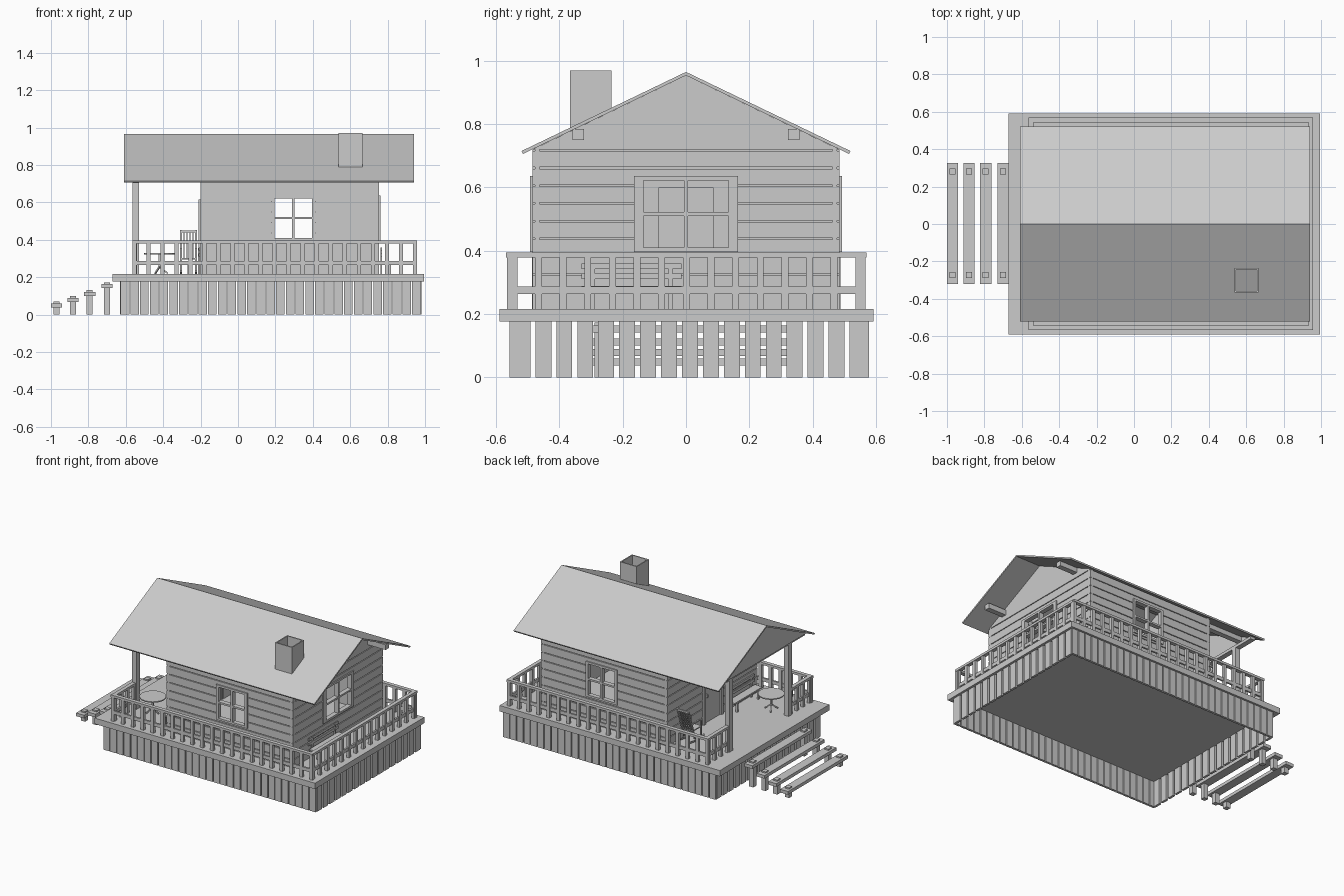
import bpy, bmesh, math
from mathutils import Matrix, Vector

if "Cube" in bpy.data.objects:
    bpy.data.objects.remove(bpy.data.objects["Cube"])

grey = bpy.data.materials.new("plain_grey")
grey.use_nodes = True
grey.diffuse_color = (0.6, 0.6, 0.6, 1)
grey.node_tree.nodes["Principled BSDF"].inputs["Base Color"].default_value = (0.6, 0.6, 0.6, 1)


def finish(name, bm):
    bmesh.ops.recalc_face_normals(bm, faces=bm.faces)
    mesh = bpy.data.meshes.new(name)
    bm.to_mesh(mesh)
    bm.free()
    mesh.materials.append(grey)
    obj = bpy.data.objects.new(name, mesh)
    bpy.context.collection.objects.link(obj)
    return obj


def add_box(bm, x0, x1, y0, y1, z0, z1):
    place = Matrix.Translation(((x0 + x1) / 2, (y0 + y1) / 2, (z0 + z1) / 2))
    bmesh.ops.create_cube(bm, size=1, matrix=place @ Matrix.Diagonal((x1 - x0, y1 - y0, z1 - z0, 1)))


def boxes(name, items):
    bm = bmesh.new()
    for item in items:
        add_box(bm, *item)
    return finish(name, bm)


def add_bar(bm, a, b, w):
    """Square bar between two points."""
    a, b = Vector(a), Vector(b)
    turn = (b - a).to_track_quat('Z', 'Y').to_matrix().to_4x4()
    bmesh.ops.create_cube(bm, size=1, matrix=Matrix.Translation((a + b) / 2) @ turn
                          @ Matrix.Diagonal((w, w, (b - a).length, 1)))


def prism(name, outline, x0, x1):
    """Outline in y, z extruded along x."""
    bm = bmesh.new()
    face = bm.faces.new([bm.verts.new((x0, y, z)) for y, z in outline])
    new = bmesh.ops.extrude_face_region(bm, geom=[face])["geom"]
    bmesh.ops.translate(bm, vec=(x1 - x0, 0, 0), verts=[v for v in new if isinstance(v, bmesh.types.BMVert)])
    return finish(name, bm)


def along(axis, u0, u1, d0, d1, z0, z1):
    """Box running along the x or y axis, d is the depth direction."""
    return (u0, u1, d0, d1, z0, z1) if axis == 'x' else (d0, d1, u0, u1, z0, z1)


def around_hole(u0, u1, z0, z1, hole):
    """Split a rectangle around a rectangular hole."""
    if not hole or z1 <= hole[2] or z0 >= hole[3]:
        return [(u0, u1, z0, z1)]
    h0, h1, b, t = hole
    parts = [(u0, h0, z0, z1), (h1, u1, z0, z1)]
    if z0 < b:
        parts.append((h0, h1, z0, b))
    if z1 > t:
        parts.append((h0, h1, t, z1))
    return parts


DECK, EAVE = 0.216, 0.72

# Deck platform
boxes("deck", [(-0.67, 0.995, -0.59, 0.592, 0.176, DECK)])


# Skirt boards below the deck
def skirt(name, axis, u0, u1, d, count, gap):
    pitch = (u1 - u0) / count
    boxes(name, [along(axis, u0 + i * pitch + gap / 2, u0 + (i + 1) * pitch - gap / 2,
                       d - 0.008, d + 0.008, 0, 0.178) for i in range(count)])


skirt("skirt_front", 'x', -0.63, 0.98, -0.55, 31, 0.006)
skirt("skirt_back", 'x', -0.63, 0.98, 0.57, 31, 0.006)
skirt("skirt_left", 'y', -0.55, 0.575, 0.972, 17, 0.016)
skirt("skirt_right", 'y', -0.55, 0.575, -0.622, 17, 0.016)


# Walls: a core sheet with spaced horizontal boards on its outside
def wall(name, axis, u0, u1, d, out, hole):
    items = []
    for a, b, z0, z1 in around_hole(u0, u1, DECK, EAVE, hole):
        items.append(along(axis, a, b, *sorted((d - out * 0.022, d - out * 0.008)), z0, z1))
    rows = 9
    step = (EAVE - DECK) / rows
    for i in range(rows):
        low = DECK + i * step
        for a, b, z0, z1 in around_hole(u0, u1, low, low + step - 0.005, hole):
            items.append(along(axis, a, b, *sorted((d - out * 0.012, d)), z0, z1))
    boxes(name, items)


# Window frame with crossed bars
def window(name, axis, u, d, out, hw, border):
    z0, z1 = 0.41, 0.622
    d0, d1 = sorted((d - out * 0.024, d + out * 0.008))
    u0, u1, mid = u - hw, u + hw, (z0 + z1) / 2
    rects = [(u0 - border, u0, z0 - 0.014, z1 + 0.014), (u1, u1 + border, z0 - 0.014, z1 + 0.014),
             (u0, u1, z0 - 0.014, z0), (u0, u1, z1, z1 + 0.014),
             (u - 0.007, u + 0.007, z0, z1), (u0, u1, mid - 0.006, mid + 0.006)]
    boxes(name, [along(axis, a, b, d0, d1, c, e) for a, b, c, e in rects])


side_hole = (0.19, 0.402, 0.405, 0.627)
wall("front_wall", 'x', -0.2, 0.755, -0.485, -1, side_hole)
wall("back_wall", 'x', -0.2, 0.755, 0.485, 1, side_hole)
wall("left_wall", 'y', -0.485, 0.485, 0.755, 1, (-0.14, 0.14, 0.405, 0.627))
wall("right_wall", 'y', -0.485, 0.485, -0.2, -1, (-0.095, 0.095, DECK, 0.605))
window("front_window", 'x', 0.296, -0.485, -1, 0.1, 0.018)
window("back_window", 'x', 0.296, 0.485, 1, 0.1, 0.018)
window("left_window", 'y', 0, 0.755, 1, 0.135, 0.03)

# Porch door with its frame
boxes("door", [(-0.198, -0.185, -0.085, 0.085, DECK, 0.6)])
boxes("door_frame", [(-0.21, -0.18, -0.105, -0.085, DECK, 0.615), (-0.21, -0.18, 0.085, 0.105, DECK, 0.615),
                     (-0.21, -0.18, -0.085, 0.085, 0.6, 0.615)])
boxes("door_handle", [(-0.212, -0.198, 0.06, 0.07, 0.39, 0.41)])

# Roof, gables and the beams that carry the overhang
prism("roof", [(-0.52, 0.715), (0, 0.965), (0.52, 0.715), (0.515, 0.706), (0, 0.954), (-0.515, 0.706)], -0.61, 0.94)
gable = [(-0.485, EAVE), (0.485, EAVE), (0, 0.954)]
prism("left_gable", gable, 0.735, 0.755)
prism("right_gable", gable, -0.2, -0.18)
prism("porch_gable", gable, -0.575, -0.56)
boxes("roof_beams", [(-0.57, 0.89, s * 0.34 - 0.018, s * 0.34 + 0.018, 0.75, 0.785) for s in (-1, 1)])
boxes("porch_beam", [(-0.565, -0.53, -0.48, 0.48, 0.705, 0.725)])
boxes("porch_posts", [(-0.565, -0.53, s * 0.32 - 0.018, s * 0.32 + 0.018, DECK, EAVE) for s in (-1, 1)])

# Hollow chimney
X0, X1, Y0, Y1, T = 0.538, 0.665, -0.367, -0.236, 0.008
boxes("chimney", [(X0, X0 + T, Y0, Y1, 0.77, 0.97), (X1 - T, X1, Y0, Y1, 0.77, 0.97),
                  (X0 + T, X1 - T, Y0, Y0 + T, 0.77, 0.97), (X0 + T, X1 - T, Y1 - T, Y1, 0.77, 0.97)])


# Railings
def railing(name, axis, u0, u1, d, pitch=0.0755):
    items = [along(axis, u0, u1, d - 0.013, d + 0.013, 0.379, 0.395),
             along(axis, u0, u1, d - 0.006, d + 0.006, 0.264, 0.287)]
    count = max(1, round((u1 - u0 - 0.02) / pitch))
    for i in range(count + 1):
        u = u0 + 0.011 + (u1 - u0 - 0.022) * i / count
        items.append(along(axis, u - 0.011, u + 0.011, d - 0.01, d + 0.01, DECK, 0.38))
    boxes(name, items)


railing("railing_front", 'x', -0.565, 0.957, -0.555)
railing("railing_back", 'x', -0.565, 0.957, 0.557)
railing("railing_left", 'y', -0.555, 0.557, 0.945)
railing("railing_right_front", 'y', -0.555, -0.33, -0.55)
railing("railing_right_back", 'y', 0.33, 0.557, -0.55)

# Steps on short posts
treads, stakes = [], []
for x, top in zip((-0.97, -0.882, -0.793, -0.7), (0.06, 0.09, 0.122, 0.164)):
    treads.append((x - 0.03, x + 0.03, -0.32, 0.327, top - 0.022, top))
    stakes += [(x - 0.016, x + 0.016, y - 0.016, y + 0.016, 0, top + 0.009) for y in (-0.273, 0.28)]
boxes("step_treads", treads)
boxes("step_posts", stakes)

# Round porch table on a three-footed stem
bm = bmesh.new()
centre = Vector((-0.42, -0.32, DECK))
bmesh.ops.create_cone(bm, cap_ends=True, segments=20, radius1=0.083, radius2=0.083, depth=0.007,
                      matrix=Matrix.Translation(centre + Vector((0, 0, 0.11))))
add_bar(bm, centre + Vector((0, 0, 0.03)), centre + Vector((0, 0, 0.108)), 0.01)
for k in range(3):
    a = math.tau * k / 3
    add_bar(bm, centre + Vector((0, 0, 0.04)),
            centre + Vector((0.045 * math.cos(a), 0.045 * math.sin(a), 0.004)), 0.008)
finish("porch_table", bm)

# Leaning porch chair
bm = bmesh.new()
add_box(bm, -0.305, -0.225, 0.27, 0.36, 0.295, 0.303)
for x in (-0.305, -0.225):
    add_bar(bm, (x, 0.34, 0.24), (x, 0.41, 0.45), 0.01)
    add_bar(bm, (x, 0.275, 0.235), (x, 0.275, 0.35), 0.009)
    add_bar(bm, (x, 0.265, 0.35), (x, 0.38, 0.35), 0.009)
    add_bar(bm, (x, 0.24, 0.232), (x, 0.32, 0.222), 0.009)
    add_bar(bm, (x, 0.32, 0.222), (x, 0.41, 0.236), 0.009)
for k in range(4):
    x = -0.289 + k * 0.016
    add_bar(bm, (x, 0.36, 0.3), (x, 0.408, 0.445), 0.007)
add_bar(bm, (-0.305, 0.408, 0.445), (-0.225, 0.408, 0.445), 0.011)
finish("porch_chair", bm)


# Slatted benches against the walls
def bench(name, wall_x, out, y0, y1, depth):
    def part(a, b, ya, yb, z0, z1):
        return (*sorted((wall_x + out * a, wall_x + out * b)), ya, yb, z0, z1)
    items = [part(0.004, 0.012, y0, y1, 0.31, 0.328), part(0.004, 0.012, y0, y1, 0.342, 0.36),
             part(0.012, depth, y0, y1, 0.278, 0.288)]
    for y in (y0 + 0.03, y1 - 0.04):
        items.append(part(0.004, 0.014, y, y + 0.012, DECK, 0.355))
        items.append(part(depth - 0.012, depth, y, y + 0.012, DECK, 0.28))
    boxes(name, items)


bench("left_bench", 0.757, 1, -0.33, -0.015, 0.06)
bench("porch_bench", -0.2, -1, -0.44, -0.14, 0.07)
